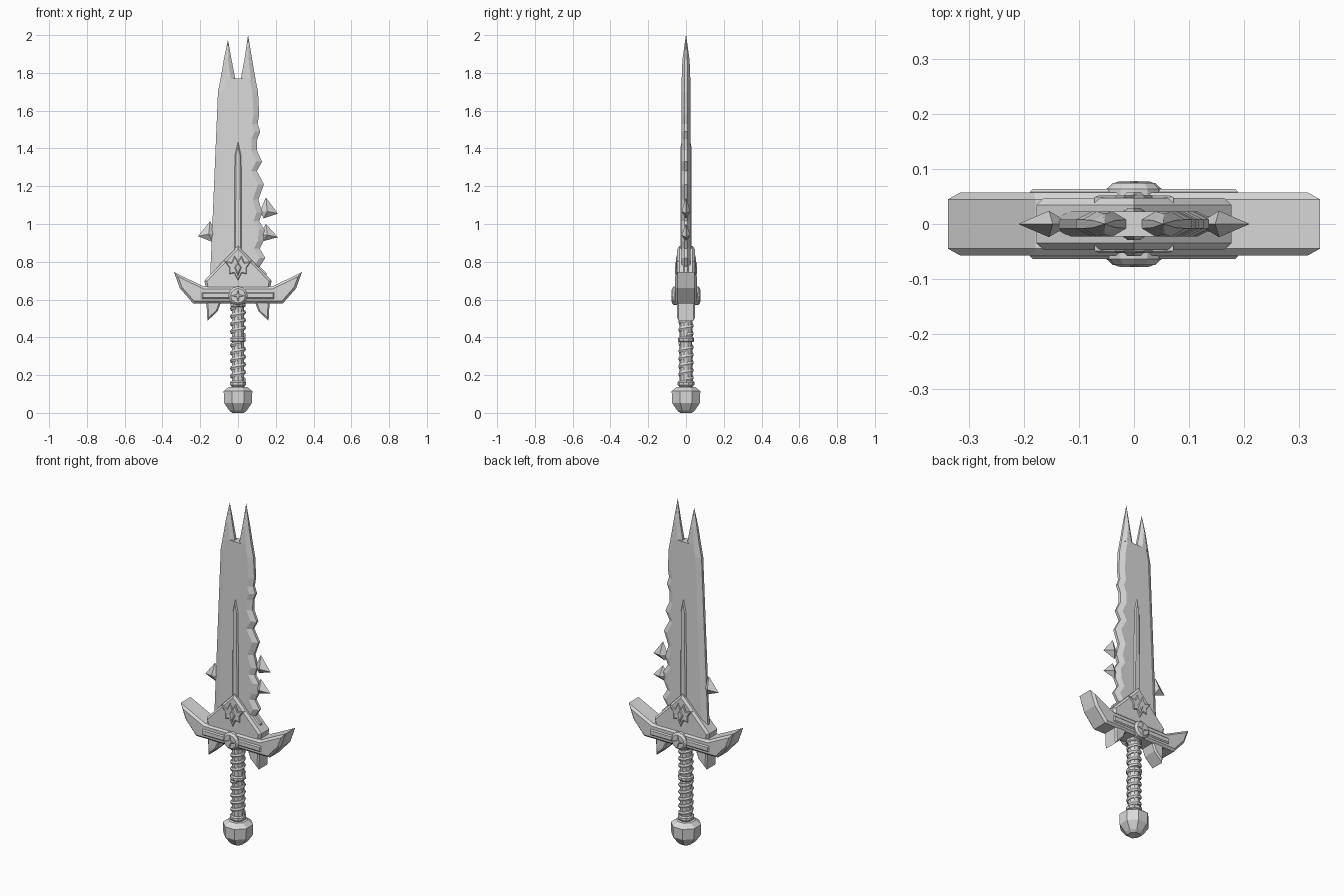
import bpy, bmesh, math
from mathutils import Vector

if "Cube" in bpy.data.objects:
    bpy.data.objects.remove(bpy.data.objects["Cube"])

steel = bpy.data.materials.new("plain_grey")
steel.diffuse_color = (0.7, 0.7, 0.7, 1)
steel.use_nodes = True
steel.node_tree.nodes["Principled BSDF"].inputs["Base Color"].default_value = steel.diffuse_color


def finish(bm, name):
    bmesh.ops.recalc_face_normals(bm, faces=bm.faces[:])
    me = bpy.data.meshes.new(name)
    bm.to_mesh(me)
    bm.free()
    me.materials.append(steel)
    ob = bpy.data.objects.new(name, me)
    bpy.context.collection.objects.link(ob)
    return ob


def prism(name, pts, half, chamfer):
    """Outline in x/z, extruded to both sides of y = 0, with chamfered faces."""
    bm = bmesh.new()
    body = half - chamfer
    f = bm.faces.new([bm.verts.new((x, -body, z)) for x, z in pts])
    ext = bmesh.ops.extrude_face_region(bm, geom=[f])
    new = [v for v in ext["geom"] if isinstance(v, bmesh.types.BMVert)]
    bmesh.ops.translate(bm, verts=new, vec=(0, 2 * body, 0))
    bmesh.ops.recalc_face_normals(bm, faces=bm.faces[:])
    flat = [f for f in bm.faces if abs(f.normal.y) > 0.9]
    bmesh.ops.inset_individual(bm, faces=flat, thickness=chamfer, depth=chamfer,
                               use_even_offset=True)
    return finish(bm, name)


def mirrored(half_pts):
    """Right half of an outline -> whole outline."""
    left = [(-x, z) for x, z in reversed(half_pts) if x > 1e-6]
    return half_pts + left


def skin(name, rings, closed=True):
    """Joins equal rings of points into a capped solid."""
    bm = bmesh.new()
    rows = [[bm.verts.new(p) for p in r] for r in rings]
    n = len(rows[0])
    for a, b in zip(rows, rows[1:]):
        for i in range(n):
            j = (i + 1) % n
            bm.faces.new((a[i], a[j], b[j], b[i]))
    bm.faces.new(rows[0])
    bm.faces.new(rows[-1])
    bmesh.ops.remove_doubles(bm, verts=bm.verts[:], dist=1e-5)
    return finish(bm, name)


def lathe(name, profile, n):
    off = math.pi / n
    return skin(name, [[(r * math.cos(off + 2 * math.pi * i / n),
                         r * math.sin(off + 2 * math.pi * i / n), z)
                        for i in range(n)] for r, z in profile])


def section(z, xl, xr, t, e, b):
    """Flat blade cross-section with bevelled cutting edges."""
    b = min(b, (xr - xl) * 0.45)
    return [(xl, -e, z), (xl + b, -t, z), (xr - b, -t, z), (xr, -e, z),
            (xr, e, z), (xr - b, t, z), (xl + b, t, z), (xl, e, z)]


# Blade: straight left edge, chipped right edge
right_edge = [(0.66, .15), (0.74, .15), (0.775, .115), (0.82, .145), (0.87, .115),
              (0.91, .135), (0.97, .14), (1.015, .112), (1.06, .128), (1.13, .108),
              (1.21, .137), (1.28, .10), (1.33, .127), (1.39, .10), (1.45, .102),
              (1.49, .118), (1.53, .104), (1.58, .112), (1.70, .106), (1.77, .092)]
rings = []
for z, xr in right_edge:
    xl = -0.092 if z > 1.75 else -0.15 + 0.044 * (z - 0.66) / 1.04
    rings.append(section(z, xl, xr, 0.023, 0.008, 0.03))
skin("blade", rings)

# Forked tip
for s, name, top in ((1, "right_tine", 2.0), (-1, "left_tine", 1.975)):
    rows = []
    for z, a, b, t in ((1.765, .014, .093, .023), (1.87, .034, .075, .019),
                       (top, .053, .0535, .0005)):
        xl, xr = sorted((s * a, s * b))
        rows.append(section(z, xl, xr, t, t * 0.35, 0.025))
    skin(name, rows)

# Raised rib along the middle of the blade
prism("blade_rib", mirrored([(0, 1.45), (.02, 1.36), (.022, .85)]), 0.029, 0.009)


# Barbs on the blade edges
def barb(name, s, top, tip_z, low):
    bm = bmesh.new()
    mid = tip_z + 0.012
    for p in ((s * .148, 0, top), (s * .136, 0, low), (s * .211, 0, tip_z),
              (s * .155, -.024, mid), (s * .155, .024, mid), (s * .115, 0, mid)):
        bm.verts.new(p)
    bmesh.ops.convex_hull(bm, input=bm.verts[:])
    finish(bm, name)


barb("barb_right_upper", 1, 1.14, 1.055, 1.03)
barb("barb_right_lower", 1, 1.00, 0.93, 0.91)
barb("barb_left", -1, 1.015, 0.935, 0.905)

# Triangular collar and its plain ornament
prism("collar", mirrored([(0, .884), (.178, .70), (.165, .64)]), 0.047, 0.012)
prism("collar_ornament", mirrored([(0, .80), (.018, .832), (.034, .795), (.072, .805),
                                   (.046, .768), (.046, .735), (.02, .74), (0, .70)]),
      0.053, 0.004)
prism("ornament_diamond", mirrored([(0, .80), (.018, .77), (0, .725)]), 0.058, 0.005)

# Crossguard with upswept wings
prism("crossguard", mirrored([(0, .668), (.18, .668), (.205, .68), (.339, .746),
                              (.308, .66), (.238, .58), (0, .58)]), 0.057, 0.012)
for s, name in ((1, "right_spur"), (-1, "left_spur")):
    prism(name, [(s * x, z) for x, z in ((.085, .60), (.168, .60), (.162, .487),
                                         (.108, .538))], 0.047, 0.008)
prism("guard_bar", [(-.19, .604), (.19, .604), (.19, .638), (-.19, .638)], 0.064, 0.006)


# Round boss with a four-pointed star
def polar(n, radius):
    return [(radius(i) * math.cos(2 * math.pi * i / n),
             .62 + radius(i) * math.sin(2 * math.pi * i / n)) for i in range(n)]


prism("guard_boss", polar(12, lambda i: 0.05), 0.075, 0.011)
prism("boss_star", polar(8, lambda i: 0.01 if i % 2 else 0.034), 0.078, 0.002)

# Grip core, rings and spiral wrap
lathe("grip_core", [(.034, .13), (.033, .38), (.034, .60)], 10)
for name, z, r, h in (("grip_ring_low", .155, .044, .014), ("grip_ring_middle", .388, .043, .014),
                      ("grip_ring_top", .572, .042, .012)):
    lathe(name, [(r - .006, z - h), (r, z - h * .5), (r, z + h * .5), (r - .006, z + h)], 10)


def wrap(name, z0, z1, pitch=0.04, radius=0.034, tube=0.008):
    steps = int((z1 - z0) / pitch * 10)
    rows = []
    for k in range(steps + 1):
        a = 2 * math.pi * k / 10
        out = Vector((math.cos(a), math.sin(a), 0))
        c = out * radius + Vector((0, 0, z0 + (z1 - z0) * k / steps))
        rows.append([c + out * tube * math.cos(q) + Vector((0, 0, 1.5 * tube * math.sin(q)))
                     for q in (2 * math.pi * i / 6 for i in range(6))])
    skin(name, rows)


wrap("grip_wrap_low", .175, .37)
wrap("grip_wrap_high", .41, .56)

# Faceted pommel
lathe("pommel", [(.034, 0), (.05, .012), (.08, .053), (.082, .115), (.052, .138)], 8)
